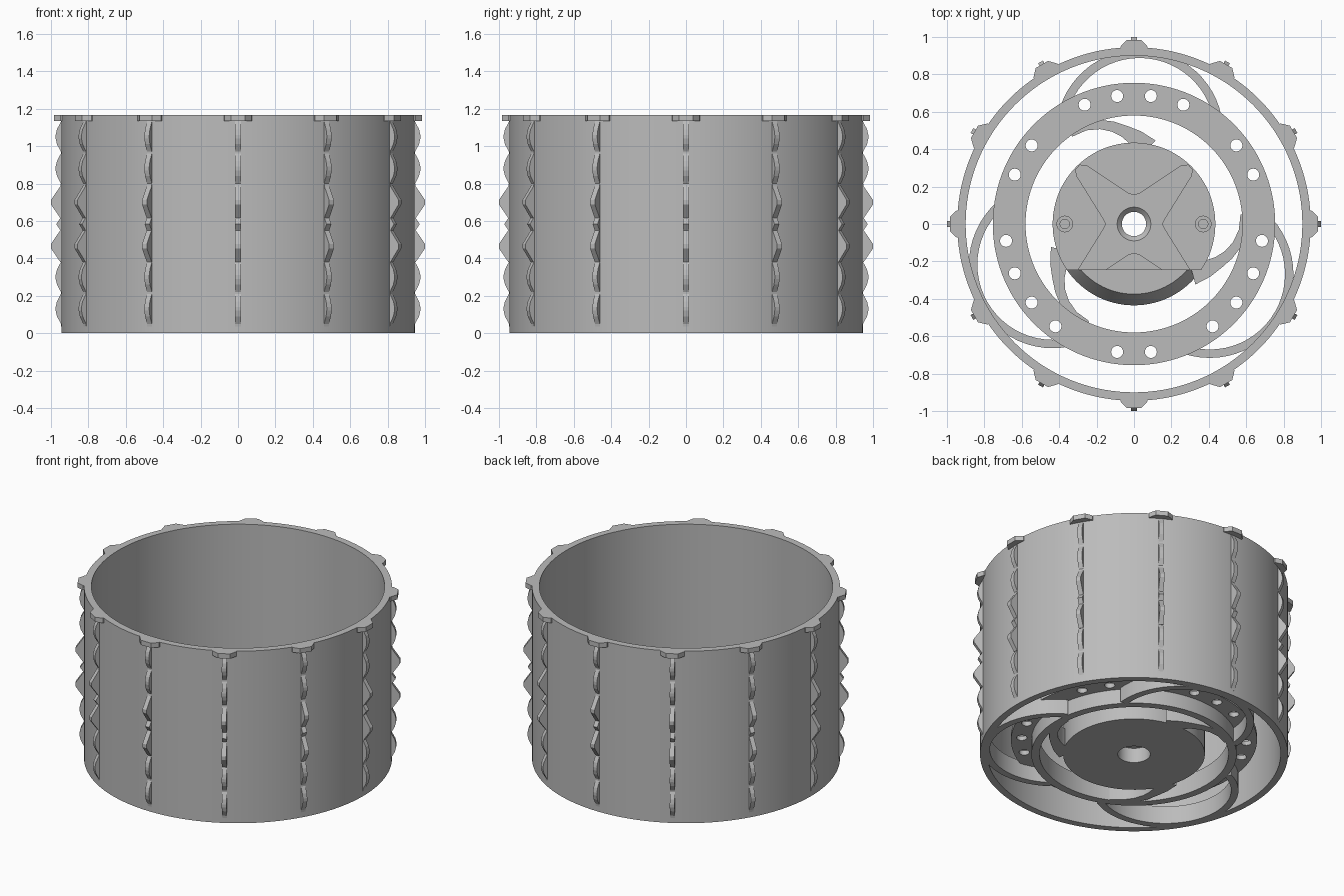
import bpy, bmesh, math
from mathutils import Matrix, Vector

if "Cube" in bpy.data.objects:
    bpy.data.objects.remove(bpy.data.objects["Cube"])

grey = bpy.data.materials.new("matte_grey")
grey.diffuse_color = (0.5, 0.5, 0.5, 1)
grey.use_nodes = True
grey.node_tree.nodes["Principled BSDF"].inputs["Base Color"].default_value = grey.diffuse_color


def finish(bm, name, smooth=True):
    bmesh.ops.remove_doubles(bm, verts=bm.verts, dist=1e-5)
    bmesh.ops.recalc_face_normals(bm, faces=bm.faces)
    me = bpy.data.meshes.new(name)
    bm.to_mesh(me)
    bm.free()
    me.materials.append(grey)
    ob = bpy.data.objects.new(name, me)
    bpy.context.collection.objects.link(ob)
    if smooth:
        activate(ob)
        bpy.ops.object.shade_smooth_by_angle(angle=math.radians(30))
    return ob


def activate(ob):
    bpy.ops.object.select_all(action='DESELECT')
    ob.select_set(True)
    bpy.context.view_layer.objects.active = ob


def lathe(name, profile, steps=120):
    """Closed (radius, z) profile turned around z."""
    bm = bmesh.new()
    rings = []
    for i in range(steps):
        a = math.tau * i / steps
        rings.append([bm.verts.new((r * math.cos(a), r * math.sin(a), z)) for r, z in profile])
    n = len(profile)
    for i in range(steps):
        p, q = rings[i], rings[(i + 1) % steps]
        for j in range(n):
            k = (j + 1) % n
            bm.faces.new((p[j], q[j], q[k], p[k]))
    return finish(bm, name)


def add_prism(bm, pts, lo, hi, matrix=Matrix()):
    """Extrude a 2D outline from lo to hi along local z."""
    a = [bm.verts.new(matrix @ Vector((x, y, lo))) for x, y in pts]
    b = [bm.verts.new(matrix @ Vector((x, y, hi))) for x, y in pts]
    bm.faces.new(a[::-1])
    bm.faces.new(b)
    for i in range(len(pts)):
        j = (i + 1) % len(pts)
        bm.faces.new((a[i], a[j], b[j], b[i]))


def circle(r, cx=0, cy=0, n=32):
    return [(cx + r * math.cos(math.tau * i / n), cy + r * math.sin(math.tau * i / n)) for i in range(n)]


def band(path, widths):
    """Outline of a strip following a path."""
    left, right = [], []
    for i, p in enumerate(path):
        d = (Vector(path[min(i + 1, len(path) - 1)]) - Vector(path[max(i - 1, 0)])).normalized()
        n = Vector((-d.y, d.x)) * widths[i] / 2
        left.append(tuple(Vector(p) + n))
        right.append(tuple(Vector(p) - n))
    return left + right[::-1]


def cut(ob, bm):
    cutter = finish(bm, "cutter", False)
    cutter.hide_render = True
    m = ob.modifiers.new("cut", 'BOOLEAN')
    m.operation, m.solver, m.object = 'DIFFERENCE', 'EXACT', cutter
    activate(ob)
    bpy.ops.object.modifier_apply(modifier=m.name)
    bpy.data.objects.remove(cutter)
    bpy.ops.object.shade_smooth_by_angle(angle=math.radians(30))


def turn(deg):
    return Matrix.Rotation(math.radians(deg), 4, 'Z')


# outer drum
lathe("rim", [(0.90, 0), (0.945, 0), (0.945, 1.165), (0.90, 1.165)], 144)

# twelve lugs on the top edge
bm = bmesh.new()
for k in range(12):
    add_prism(bm, [(0.925, -0.075), (0.948, -0.073), (0.985, -0.038),
                   (0.985, 0.038), (0.948, 0.073), (0.925, 0.075)], 1.133, 1.165, turn(30 * k))
finish(bm, "rim_lugs", False)

# twelve serrated treads: rounded teeth with two pointed ones in the middle
outline = [(0.93, 0.035), (0.945, 0.035)]
for z, h, peak in ((0.13, 0.08, 0.975), (0.30, 0.08, 0.975), (0.465, 0.085, 1.0),
                   (0.70, 0.085, 1.0), (0.88, 0.08, 0.975), (1.05, 0.08, 0.975)):
    if peak < 1:
        outline += [(0.947, z - h), (0.968, z - 0.04), (peak, z - 0.01),
                    (peak, z + 0.01), (0.968, z + 0.04), (0.947, z + h)]
    else:
        outline += [(0.95, z - h), (peak, z - 0.012), (peak, z + 0.012), (0.95, z + h)]
    if z == 0.465:
        outline += [(0.972, 0.583)]
outline += [(0.945, 1.135), (0.93, 1.135)]
upright = Matrix.Rotation(math.pi / 2, 4, 'X')
bm = bmesh.new()
for k in range(12):
    add_prism(bm, outline, -0.015, 0.015, turn(30 * k) @ upright)
finish(bm, "treads", False)

# inner ring with a drilled flange
ring = lathe("inner_ring", [(0.58, 0), (0.63, 0), (0.63, 0.10), (0.755, 0.10), (0.755, 0.13), (0.58, 0.13)])
bm = bmesh.new()
for k in range(24):
    a = 7.5 + 15 * k
    if a % 120 not in (7.5, 52.5):
        t = math.radians(a)
        add_prism(bm, circle(0.032, 0.69 * math.cos(t), 0.69 * math.sin(t), 24), 0.05, 0.2)
cut(ring, bm)

# three arched spokes between inner ring and drum
arc = [(0.03 + 0.425 * math.cos(math.radians(a)), 0.485 + 0.425 * math.sin(math.radians(a)))
       for a in range(-6, 181, 6)]
bm = bmesh.new()
for k in range(3):
    add_prism(bm, band(arc, [0.045] * len(arc)), 0, 0.12, turn(120 * k))
finish(bm, "outer_spokes")

# three swept arms between hub and inner ring
path = [(-0.34, 0.49), (-0.26, 0.525), (-0.18, 0.532), (-0.11, 0.52), (-0.05, 0.495), (0.01, 0.46), (0.07, 0.40)]
bm = bmesh.new()
for k in range(3):
    add_prism(bm, band(path, [0.05, 0.05, 0.05, 0.055, 0.065, 0.09, 0.13]), 0, 0.12, turn(120 * k))
finish(bm, "hub_arms")

# hub, with the front segment stepped down and chamfered
hub = lathe("hub", [(0.065, 0.1), (0.10, 0.1), (0.10, 0), (0.435, 0), (0.435, 0.2), (0.125, 0.2), (0.065, 0.14)], 96)
bm = bmesh.new()
add_prism(bm, [(-1, -1), (1, -1), (1, -0.245), (-1, -0.245)], -0.1, 0.4)
cut(hub, bm)
step = lathe("hub_step", [(0.1, 0), (0.435, 0), (0.435, 0.05), (0.375, 0.15), (0.1, 0.15)], 96)
bm = bmesh.new()
add_prism(bm, [(-1, -0.245), (1, -0.245), (1, 1), (-1, 1)], -0.1, 0.4)
cut(step, bm)

# cross-shaped recess in the hub
quarter = [(0.15, 0.0), (0.165, 0.03), (0.305, 0.255), (0.312, 0.29), (0.29, 0.315), (0.25, 0.31), (0.03, 0.163)]
half = quarter + [(0, 0.155)] + [(-x, y) for x, y in quarter[::-1]]
cross = half + [(-x, -y) for x, y in half[1:-1]]
bm = bmesh.new()
add_prism(bm, cross, 0.165, 0.3)
cut(hub, bm)

# two screw pockets in the hub
bm = bmesh.new()
for x in (-0.37, 0.37):
    add_prism(bm, circle(0.042, x, 0, 24), 0.17, 0.3)
cut(hub, bm)
bm = bmesh.new()
for x in (-0.37, 0.37):
    add_prism(bm, circle(0.025, x, 0, 24), 0.1, 0.3)
cut(hub, bm)
